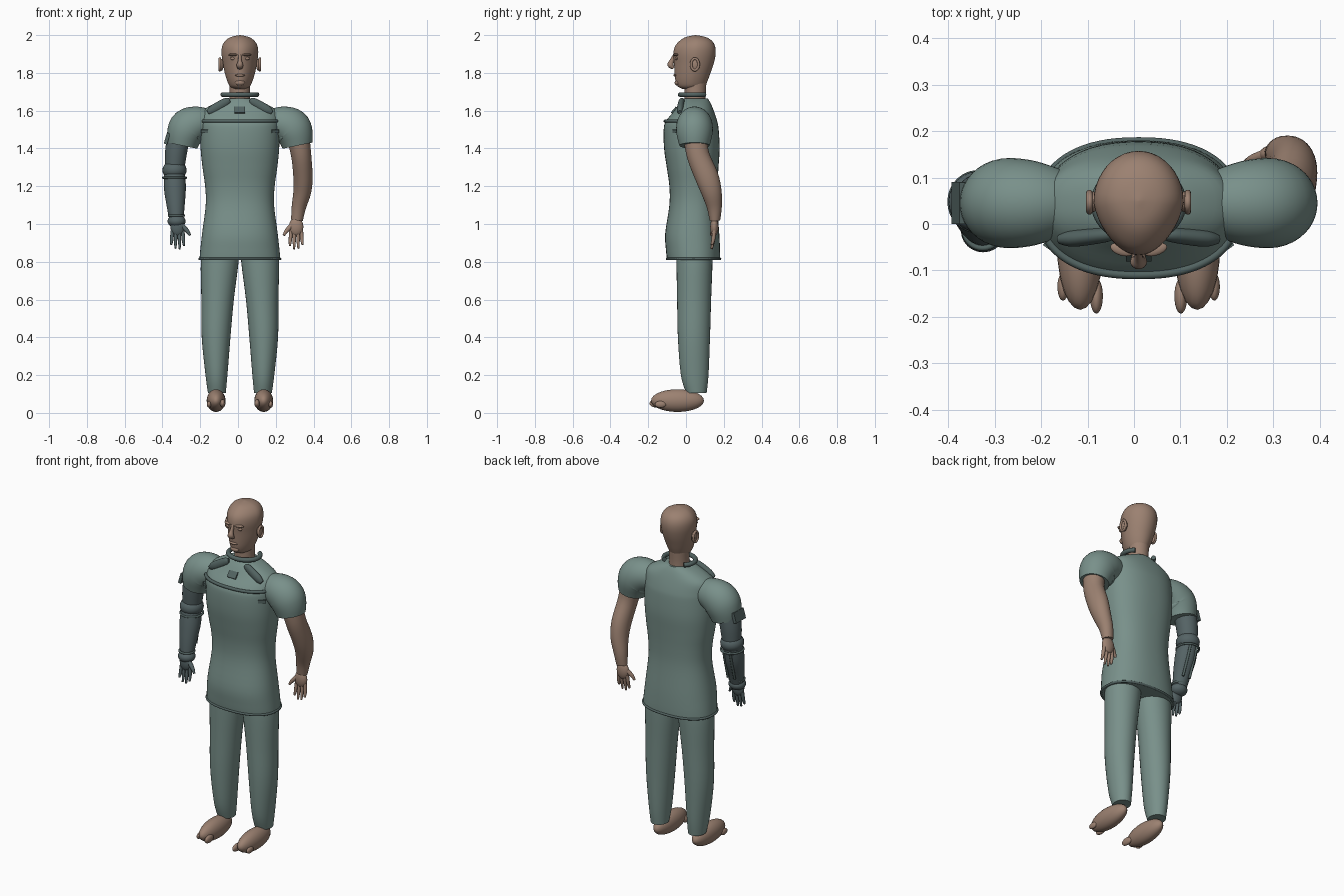
import bpy, math
from mathutils import Vector

if "Cube" in bpy.data.objects:
    bpy.data.objects.remove(bpy.data.objects["Cube"])

MID = 0.01  # body centre line


def material(name, colour):
    m = bpy.data.materials.new(name)
    m.use_nodes = True
    m.diffuse_color = (*colour, 1)
    bsdf = m.node_tree.nodes["Principled BSDF"]
    bsdf.inputs["Base Color"].default_value = (*colour, 1)
    bsdf.inputs["Roughness"].default_value = 0.8
    return m


SKIN = material("skin", (0.33, 0.22, 0.165))
CLOTH = material("sage cloth", (0.19, 0.28, 0.255))
TRIM = material("dark trim", (0.085, 0.125, 0.12))
METAL = material("grey limb", (0.09, 0.125, 0.13))


def finish(obj, name, mat):
    obj.name = name
    obj.data.materials.append(mat)
    bpy.ops.object.select_all(action='DESELECT')
    obj.select_set(True)
    bpy.context.view_layer.objects.active = obj
    if obj.type == 'MESH':
        bpy.ops.object.shade_smooth_by_angle(angle=math.radians(50))
    return obj


def spline(rows, steps):
    """Smoothly resample rows of numbers (Catmull-Rom)."""
    out = []
    for i in range(len(rows) - 1):
        a, b, c, d = (rows[max(0, min(len(rows) - 1, i + k))] for k in (-1, 0, 1, 2))
        for s in range(steps):
            t = s / steps
            out.append([q + 0.5 * t * (r - p + t * (2 * p - 5 * q + 4 * r - w + t * (3 * (q - r) + w - p)))
                        for p, q, r, w in zip(a, b, c, d)])
    return out + [list(rows[-1])]


def loft(name, rows, mat, flat=False, power=2, pinch=0, sides=32, steps=4):
    """Skin rings given as (x, y, z, half width, half depth)."""
    rows = spline(rows, steps)
    verts, faces = [], []
    for i, (x, y, z, rx, ry) in enumerate(rows):
        before, after = rows[max(0, i - 1)], rows[min(len(rows) - 1, i + 1)]
        t = Vector((0, 0, 1)) if flat else (Vector(after[:3]) - Vector(before[:3])).normalized()
        wide = Vector((0, 1, 0)).cross(t).normalized()
        deep = t.cross(wide)
        for k in range(sides):
            a = math.tau * k / sides
            c, s = math.cos(a), math.sin(a)
            u = math.copysign(abs(c) ** (2 / power), c) * (1 - pinch * max(0, -s))
            v = math.copysign(abs(s) ** (2 / power), s)
            verts.append(Vector((x, y, z)) + wide * u * max(rx, 0.001) + deep * v * max(ry, 0.001))
    for i in range(len(rows) - 1):
        for k in range(sides):
            n = (k + 1) % sides
            faces.append((i * sides + k, i * sides + n, (i + 1) * sides + n, (i + 1) * sides + k))
    faces += [tuple(reversed(range(sides))), tuple(range(len(verts) - sides, len(verts)))]
    mesh = bpy.data.meshes.new(name)
    mesh.from_pydata(verts, [], faces)
    obj = bpy.data.objects.new(name, mesh)
    bpy.context.collection.objects.link(obj)
    return finish(obj, name, mat)


def stack(name, rows, mat, **kw):
    """Upright loft given as (z, half width, front y, back y)."""
    return loft(name, [(MID, (f + b) / 2, z, w, (b - f) / 2) for z, w, f, b in rows], mat, flat=True, **kw)


def ball(name, centre, size, mat, rot=(0, 0, 0)):
    bpy.ops.mesh.primitive_uv_sphere_add(segments=24, ring_count=14, location=centre, rotation=rot)
    bpy.context.object.scale = size
    return finish(bpy.context.object, name, mat)


def box(name, centre, size, mat, rot=(0, 0, 0)):
    bpy.ops.mesh.primitive_cube_add(size=1, location=centre, rotation=rot)
    obj = bpy.context.object
    obj.scale = size
    bevel = obj.modifiers.new("soft edges", 'BEVEL')
    bevel.width, bevel.segments = 0.004, 2
    return finish(obj, name, mat)


def tube(name, points, radius, mat, closed=False):
    data = bpy.data.curves.new(name, 'CURVE')
    data.dimensions = '3D'
    data.bevel_depth, data.bevel_resolution, data.use_fill_caps = radius, 3, True
    sp = data.splines.new('POLY')
    sp.points.add(len(points) - 1)
    for p, co in zip(sp.points, points):
        p.co = (*co, 1)
    sp.use_cyclic_u = closed
    obj = bpy.data.objects.new(name, data)
    bpy.context.collection.objects.link(obj)
    return finish(obj, name, mat)


def arc(start, end, rx, ry, cx, cy, z, power=2, count=48):
    out = []
    for i in range(count + 1):
        a = math.radians(start + (end - start) * i / count)
        c, s = math.cos(a), math.sin(a)
        out.append((cx + rx * math.copysign(abs(c) ** (2 / power), c),
                    cy + ry * math.copysign(abs(s) ** (2 / power), s), z))
    return out


# Tunic body, hem and chest band
stack("tunic", [(0.81, 0.214, -0.1, 0.18), (0.86, 0.21, -0.106, 0.18), (0.95, 0.2, -0.11, 0.176),
                (1.1, 0.181, -0.088, 0.165), (1.2, 0.184, -0.088, 0.166), (1.3, 0.198, -0.102, 0.172),
                (1.4, 0.208, -0.116, 0.178), (1.5, 0.21, -0.118, 0.173), (1.545, 0.209, -0.106, 0.165),
                (1.6, 0.195, -0.062, 0.147), (1.64, 0.13, -0.035, 0.13), (1.665, 0.065, -0.015, 0.115)],
      CLOTH, power=2.3, sides=56)
tube("hem", arc(0, 360, 0.213, 0.14, MID, 0.04, 0.815, 2.3, 72)[:-1], 0.007, TRIM, True)
tube("chest_band", arc(205, 335, 0.212, 0.14, MID, 0.03, 1.545, 2.3), 0.009, TRIM)

# Collar, lapel pads and badges
tube("collar", arc(-225, 45, 0.09, 0.075, MID, 0.045, 1.685), 0.013, TRIM)
box("chest_badge", (MID, -0.063, 1.602), (0.055, 0.012, 0.04), TRIM, (-0.7, 0, 0))
for side, label in ((1, "left"), (-1, "right")):
    pad = [(0.055, -0.02, 1.655, 0.012, 0.012), (0.075, -0.024, 1.645, 0.022, 0.016),
           (0.14, -0.031, 1.607, 0.024, 0.018), (0.17, -0.033, 1.59, 0.012, 0.01)]
    loft(label + "_lapel_pad", [(MID + side * x, *r) for x, *r in pad], TRIM)
    box(label + "_chest_tab", (MID + side * 0.182, -0.05, 1.49), (0.045, 0.02, 0.018), TRIM, (0, 0, side * 0.6))

# Neck, head and face
stack("neck", [(1.6, 0.06, -0.015, 0.108), (1.68, 0.054, -0.008, 0.104), (1.77, 0.056, -0.01, 0.11)], SKIN)
stack("head", [(1.715, 0.035, -0.02, 0.075), (1.73, 0.054, -0.045, 0.1), (1.76, 0.068, -0.056, 0.115),
               (1.8, 0.08, -0.06, 0.13), (1.85, 0.09, -0.063, 0.147), (1.9, 0.097, -0.067, 0.157),
               (1.94, 0.094, -0.058, 0.154), (1.97, 0.077, -0.033, 0.137), (1.99, 0.047, 0, 0.103),
               (2.0, 0.002, 0.048, 0.052)], SKIN, pinch=0.2, sides=40)
loft("nose", [(MID, -0.058, 1.9, 0.008, 0.008), (MID, -0.074, 1.865, 0.01, 0.012),
              (MID, -0.082, 1.842, 0.018, 0.016), (MID, -0.066, 1.825, 0.014, 0.008)], SKIN, sides=16)
ball("lips", (MID, -0.058, 1.787), (0.026, 0.009, 0.007), SKIN)
ball("chin", (MID, -0.045, 1.748), (0.026, 0.015, 0.015), SKIN)
for side, label in ((1, "left"), (-1, "right")):
    ball(label + "_brow", (MID + side * 0.036, -0.055, 1.896), (0.026, 0.013, 0.007), SKIN, (0, 0, side * 0.3))
    ball(label + "_eyelid", (MID + side * 0.036, -0.05, 1.876), (0.016, 0.008, 0.008), SKIN)
    ball(label + "_ear", (MID + side * 0.098, 0.048, 1.843), (0.012, 0.022, 0.032), SKIN)
    rim = [(MID + side * 0.106, 0.047 + 0.02 * math.cos(a), 1.845 + 0.031 * math.sin(a))
           for a in (math.tau * i / 24 for i in range(24))]
    tube(label + "_ear_rim", rim, 0.007, SKIN, True)

# Sleeves, trousers and feet
for side, label in ((1, "left"), (-1, "right")):
    sleeve = [(0.16, 1.53, 0.075, 0.07), (0.22, 1.53, 0.093, 0.09), (0.27, 1.51, 0.104, 0.097),
              (0.292, 1.47, 0.096, 0.094), (0.305, 1.415, 0.08, 0.08)]
    loft(label + "_sleeve", [(MID + side * x, 0.045, z, w, d) for x, z, w, d in sleeve], CLOTH, sides=40)
    leg = [(0.9, 0.1, 0.095, 0.045, 0.09), (0.8, 0.107, 0.1, 0.045, 0.095), (0.6, 0.118, 0.086, 0.043, 0.09),
           (0.4, 0.126, 0.076, 0.042, 0.085), (0.2, 0.124, 0.058, 0.046, 0.073), (0.105, 0.122, 0.047, 0.055, 0.054)]
    loft(label + "_trouser_leg", [(MID + side * x, y, z, w, d) for z, x, w, y, d in leg], CLOTH, flat=True)
    foot_x = MID + side * 0.126
    ball(label + "_foot", (foot_x, -0.045, 0.065), (0.05, 0.14, 0.06), SKIN)
    ball(label + "_big_toe", (foot_x - side * 0.035, -0.155, 0.05), (0.014, 0.038, 0.022), SKIN)
    ball(label + "_small_toe", (foot_x + side * 0.037, -0.135, 0.045), (0.012, 0.03, 0.018), SKIN)


def hand(label, x, y, z, side, mat):
    """Palm with four fingers and a thumb, hanging below the wrist."""
    ball(label + "_palm", (x, y, z), (0.038, 0.022, 0.05), mat)
    for i, reach in enumerate((0.1, 0.118, 0.115, 0.095)):
        fx = side * (i - 1.5) * 0.018
        loft(f"{label}_finger_{i + 1}", [(x + fx, y, z - 0.02, 0.01, 0.011), (x + fx * 1.15, y - 0.006, z - 0.07, 0.009, 0.01),
                                         (x + fx * 1.25, y - 0.014, z - reach, 0.005, 0.006)], mat, sides=12)
    loft(label + "_thumb", [(x - side * 0.02, y, z + 0.01, 0.014, 0.014), (x - side * 0.05, y - 0.01, z - 0.02, 0.011, 0.011),
                            (x - side * 0.066, y - 0.016, z - 0.045, 0.006, 0.006)], mat, sides=12)


# Bare left arm
loft("left_arm", [(0.32, 0.05, 1.45, 0.06, 0.062), (0.335, 0.065, 1.36, 0.053, 0.06), (0.344, 0.11, 1.25, 0.051, 0.062),
                  (0.34, 0.135, 1.17, 0.047, 0.054), (0.322, 0.15, 1.09, 0.038, 0.04), (0.312, 0.153, 1.02, 0.031, 0.028)], SKIN)
hand("left", 0.308, 0.15, 0.985, 1, SKIN)

# Mechanical right arm with joint rings, rods and sleeve pocket
loft("right_upper_arm", [(-0.315, 0.05, 1.46, 0.06, 0.06), (-0.328, 0.05, 1.38, 0.058, 0.06), (-0.335, 0.05, 1.3, 0.052, 0.054)], METAL)
ball("right_elbow", (-0.336, 0.048, 1.285), (0.064, 0.066, 0.052), METAL)
loft("right_forearm", [(-0.336, 0.046, 1.27, 0.055, 0.056), (-0.334, 0.03, 1.19, 0.058, 0.057),
                       (-0.33, 0.005, 1.1, 0.048, 0.046), (-0.326, -0.012, 1.02, 0.037, 0.036)], METAL)
ball("right_wrist", (-0.325, -0.015, 1.015), (0.048, 0.046, 0.035), METAL)
tube("elbow_ring", arc(0, 360, 0.06, 0.062, -0.336, 0.048, 1.245)[:-1], 0.006, TRIM, True)
tube("wrist_ring", arc(0, 360, 0.04, 0.04, -0.326, -0.012, 1.045)[:-1], 0.006, TRIM, True)
for off in (-0.022, 0.022):
    tube("forearm_rod", [(-0.336 + off, 0.1, 1.25), (-0.334 + off, 0.083, 1.19), (-0.328 + off, 0.045, 1.07)], 0.007, TRIM)
hand("right", -0.32, -0.03, 0.985, -1, METAL)
box("sleeve_pocket", (-0.376, 0.045, 1.452), (0.018, 0.09, 0.06), TRIM, (0, 0.28, 0))
